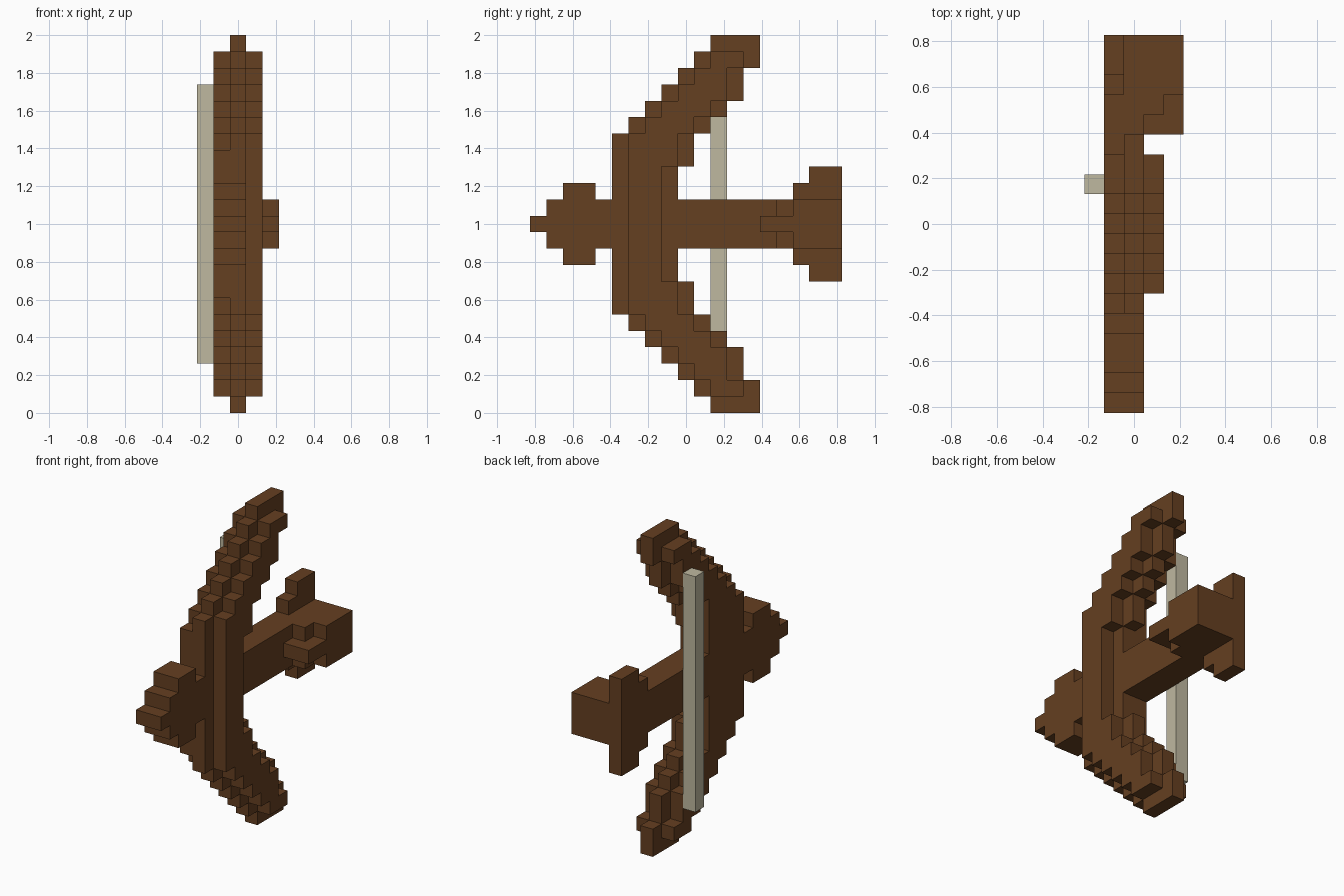
import bpy
import bmesh
import math
from mathutils import Vector

cube = bpy.data.objects.get("Cube")
if cube:
    bpy.data.objects.remove(cube, do_unlink=True)

UNIT = 2 / 23                        # edge of one block
ORIGIN = Vector((-2.5, -9.5, 0))     # grid corner, in blocks
TOP = 22                             # highest row
used = set()                         # blocks already owned by a part


def material(name, rgb):
    m = bpy.data.materials.new(name)
    m.use_nodes = True
    color = (*rgb, 1)
    m.diffuse_color = color
    bsdf = m.node_tree.nodes["Principled BSDF"]
    bsdf.inputs["Base Color"].default_value = color
    bsdf.inputs["Roughness"].default_value = 0.9
    return m


def block(xs, ys, zs):
    """All grid cells in inclusive ranges."""
    return {(x, y, z) for x in range(xs[0], xs[1] + 1)
            for y in range(ys[0], ys[1] + 1)
            for z in range(zs[0], zs[1] + 1)}


def mirrored(cells):
    """Add the copy reflected about the middle row."""
    return cells | {(x, y, TOP - z) for x, y, z in cells}


def build(name, cells, mat):
    """Make one clean shell around a part's cells."""
    cells = cells - used
    used.update(cells)
    bm = bmesh.new()
    for cell in sorted(cells):
        for axis in range(3):
            for side in (0, 1):
                step = list(cell)
                step[axis] += 2 * side - 1
                if tuple(step) in cells:
                    continue
                u, v = (axis + 1) % 3, (axis + 2) % 3
                quad = []
                for a, b in ((0, 0), (1, 0), (1, 1), (0, 1)):
                    p = Vector(cell)
                    p[axis] += side
                    p[u] += a
                    p[v] += b
                    quad.append(bm.verts.new((p + ORIGIN) * UNIT))
                bm.faces.new(quad if side else quad[::-1])
    bmesh.ops.remove_doubles(bm, verts=bm.verts[:], dist=UNIT / 100)
    bmesh.ops.dissolve_limit(bm, angle_limit=math.radians(1),
                             verts=bm.verts[:], edges=bm.edges[:])
    mesh = bpy.data.meshes.new(name)
    bm.to_mesh(mesh)
    bm.free()
    mesh.materials.append(mat)
    obj = bpy.data.objects.new(name, mesh)
    bpy.context.collection.objects.link(obj)


wood = material("dark wood", (0.130, 0.050, 0.015))
cord = material("pale cord", (0.52, 0.48, 0.35))

# Stock running front to back, with its pointed head
stock = block((1, 2), (1, 18), (10, 12)) | block((1, 2), (0, 0), (11, 11))
stock |= block((1, 2), (2, 3), (9, 13))
build("stock", stock, wood)

# Stepped butt block on one side
butt = block((3, 4), (14, 18), (11, 11))
butt |= block((3, 3), (15, 18), (10, 12)) | block((4, 4), (16, 18), (10, 12))
build("butt_block", butt, wood)

# Thin fins above and below the butt
fins = mirrored(block((1, 1), (16, 18), (13, 13)) | block((1, 1), (17, 18), (14, 14)))
build("butt_fins", fins, wood)

# Middle of the bow
grip = block((1, 2), (5, 8), (8, 14)) | block((3, 3), (6, 7), (8, 14))
build("bow_grip", grip, wood)

# Curved limbs: front and back end of the core in each row, going outwards
limb_rows = [(5, 9), (5, 9), (6, 10), (7, 11), (8, 12), (9, 12), (10, 13), (11, 13)]
limbs = set()
for row, (front, back) in enumerate(limb_rows, start=15):
    limbs |= block((2, 2), (front, back), (row, row))
    if row < TOP:                    # side layers sit one step inside the core
        limbs |= block((1, 3), (front + 1, back - 1), (row, row))
limbs |= block((1, 1), (5, 5), (15, 15))
upper = limbs
lower = mirrored(limbs) - limbs
build("upper_limb", upper, wood)
build("lower_limb", lower, wood)

# Straight string beside the bow
build("bow_string", block((0, 0), (11, 11), (3, 19)), cord)
